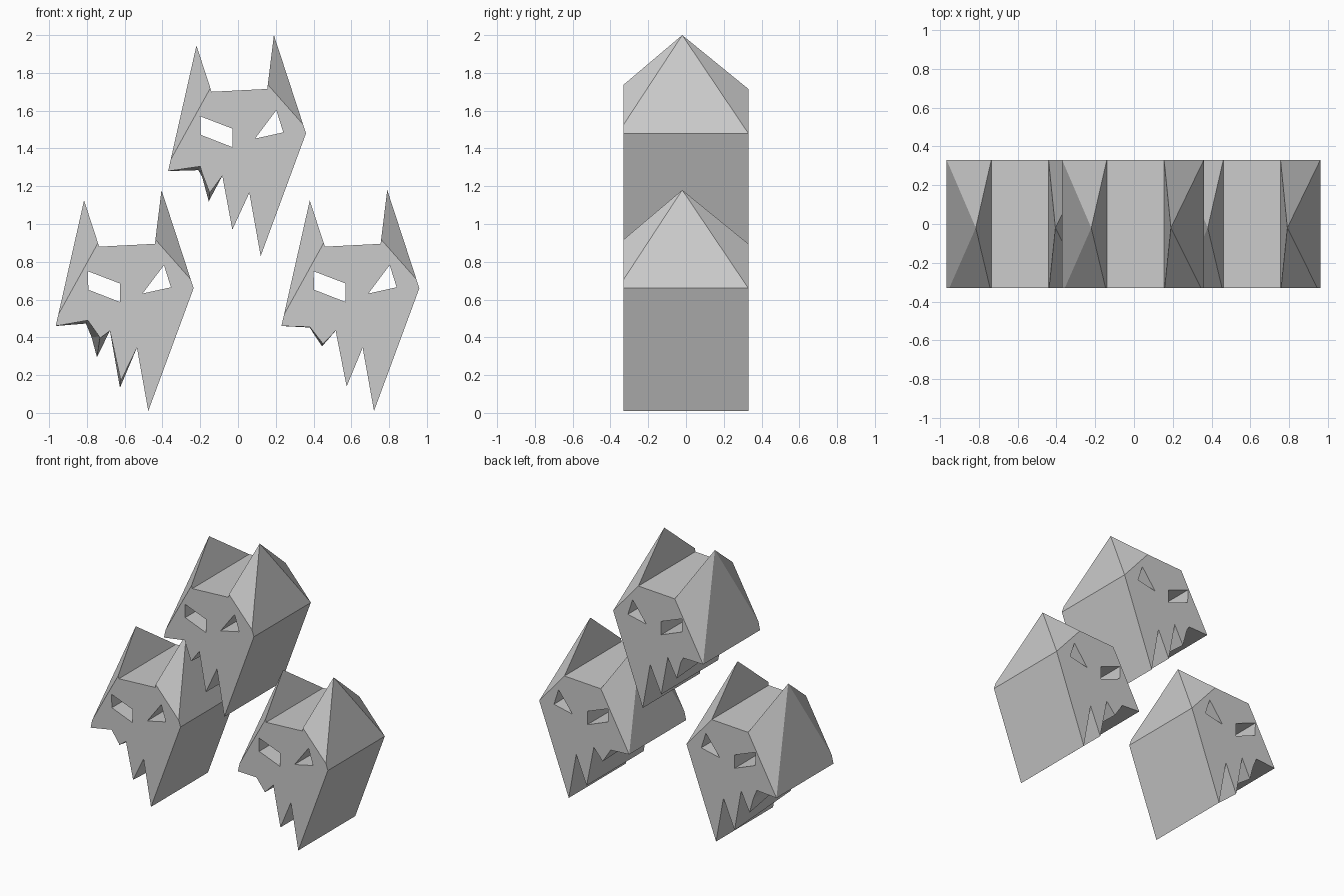
import bpy
import bmesh

if "Cube" in bpy.data.objects:
    bpy.data.objects.remove(bpy.data.objects["Cube"], do_unlink=True)

grey = bpy.data.materials.new("plain grey")
grey.use_nodes = True
colour = (0.6, 0.6, 0.6, 1)
grey.diffuse_color = colour
grey.node_tree.nodes["Principled BSDF"].inputs["Base Color"].default_value = colour

DEPTH = 0.33      # half thickness of a mask
EAR_Y = -0.02     # ridge where the ear tips sit

# Shared profile points (x, z)
CHEEK_L, CHEEK_R = (-0.37, 1.28), (0.36, 1.48)
BROW_L, BROW_R = (-0.14, 1.70), (0.155, 1.715)
TIP_L, TIP_R = (-0.22, 1.945), (0.19, 2.0)
CHIN = (0.12, 0.83)
EYES = [
    [(-0.2, 1.57), (-0.03, 1.505), (-0.03, 1.407), (-0.197, 1.472)],
    [(0.09, 1.452), (0.203, 1.602), (0.24, 1.485)],
]


def along(a, b, t):
    return (a[0] + (b[0] - a[0]) * t, a[1] + (b[1] - a[1]) * t)


def wolf_mask(name, offset, front_teeth, back_teeth):
    bm = bmesh.new()
    dx, dz = offset

    def vert(p, y):
        return bm.verts.new((p[0] + dx, y, p[1] + dz))

    def edge(a, b):
        return bm.edges.get((a, b)) or bm.edges.new((a, b))

    def loop(vs):
        return [edge(a, b) for a, b in zip(vs, vs[1:] + vs[:1])]

    # Main corners and jagged jaw, front and back
    corners = [CHEEK_L, BROW_L, BROW_R, CHEEK_R, CHIN]
    front = [vert(p, -DEPTH) for p in corners + front_teeth]
    back = [vert(p, DEPTH) for p in corners + back_teeth]

    # Slanted ears, clipped slightly above the front corners
    ear_rims = []
    for tip, low, high, i, j in ((TIP_L, CHEEK_L, BROW_L, 0, 1),
                                 (TIP_R, CHEEK_R, BROW_R, 3, 2)):
        apex = vert(tip, EAR_Y)
        outer = vert(along(low, tip, 0.09), -DEPTH)
        inner = vert(along(high, tip, 0.08), -DEPTH)
        bm.faces.new((outer, inner, apex))
        bm.faces.new((front[i], outer, apex, back[i]))
        bm.faces.new((front[j], inner, apex, back[j]))
        bm.faces.new((back[i], back[j], apex))
        ear_rims.append((outer, inner))

    # Side, crown and jaw walls (ears already cover their own edges)
    n = len(front)
    for i in range(n):
        if i not in (0, 2):
            k = (i + 1) % n
            bm.faces.new((front[i], front[k], back[k], back[i]))

    # Eye holes running straight through
    eye_edges = {-1: [], 1: []}
    for eye in EYES:
        f = [vert(p, -DEPTH) for p in eye]
        b = [vert(p, DEPTH) for p in eye]
        for i in range(len(eye)):
            k = (i + 1) % len(eye)
            bm.faces.new((f[i], f[k], b[k], b[i]))
        eye_edges[-1] += loop(f)
        eye_edges[1] += loop(b)

    # Flat faces with the eyes left open
    (lo, li), (ro, ri) = ear_rims
    front_rim = [front[0], lo, li, front[1], front[2], ri, ro] + front[3:]
    for rim, side in ((front_rim, -1), (back, 1)):
        bmesh.ops.triangle_fill(bm, edges=loop(rim) + eye_edges[side],
                                use_beauty=True, normal=(0, side, 0))

    bmesh.ops.recalc_face_normals(bm, faces=bm.faces[:])
    mesh = bpy.data.meshes.new(name)
    bm.to_mesh(mesh)
    bm.free()
    mesh.materials.append(grey)
    obj = bpy.data.objects.new(name, mesh)
    bpy.context.collection.objects.link(obj)


# Teeth run from the chin back to the left cheek
def teeth(long_tip, short_tip, gum, corner):
    return [(0.06, 1.165), long_tip, (-0.083, 1.255), short_tip, gum, corner]


wolf_mask("upper_mask", (0, 0),
          teeth((-0.03, 0.97), (-0.15, 1.165), (-0.19, 1.27), (-0.2, 1.305)),
          teeth((-0.03, 0.97), (-0.155, 1.12), (-0.19, 1.25), (-0.21, 1.285)))
wolf_mask("right_mask", (-0.595, -0.82),
          teeth((-0.025, 0.99), (-0.137, 1.215), (-0.14, 1.225), (-0.2, 1.31)),
          teeth((-0.03, 0.953), (-0.152, 1.115), (-0.18, 1.22), (-0.21, 1.293)))
wolf_mask("left_mask", (0.6, -0.82),
          teeth((-0.025, 0.96), (-0.15, 1.185), (-0.2, 1.25), (-0.22, 1.275)),
          teeth((-0.025, 0.96), (-0.155, 1.172), (-0.2, 1.24), (-0.22, 1.272)))
